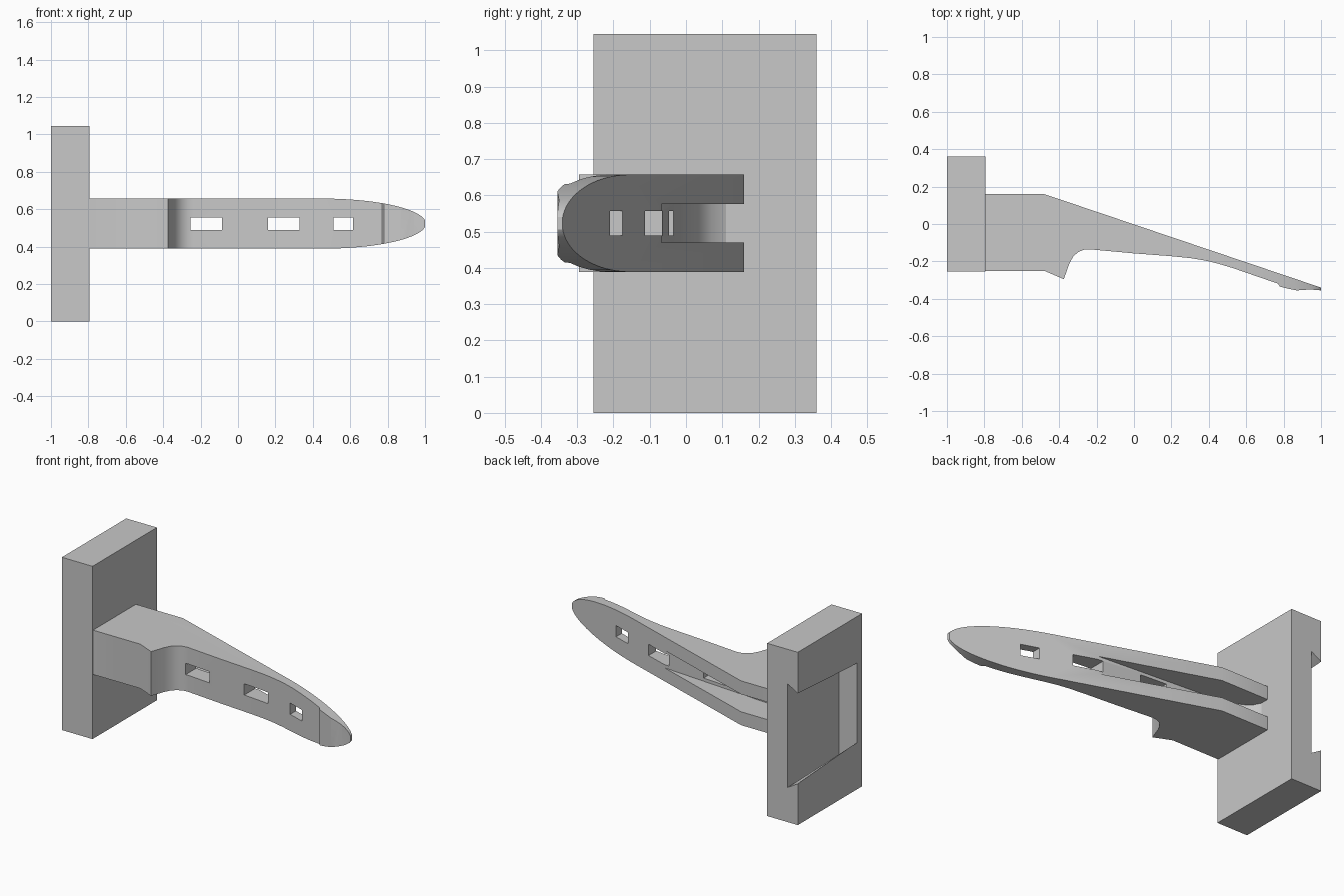
import bpy
import bmesh
import math

if "Cube" in bpy.data.objects:
    bpy.data.objects.remove(bpy.data.objects["Cube"], do_unlink=True)

MID = 0.523           # height of the arm's centre line
HALF = 0.134          # half height of the arm
JOINT = -0.795        # face of the block where the arm meets it

grey = bpy.data.materials.new("plain grey")
grey.use_nodes = True
grey.diffuse_color = (0.58, 0.58, 0.58, 1)
grey.node_tree.nodes["Principled BSDF"].inputs["Base Color"].default_value = grey.diffuse_color


def skin(name, start, end, triangulate=False):
    """Closed solid between two matching loops of points."""
    bm = bmesh.new()
    a = [bm.verts.new(p) for p in start]
    b = [bm.verts.new(p) for p in end]
    bm.faces.new(a)
    bm.faces.new(b)
    for i in range(len(a)):
        j = (i + 1) % len(a)
        bm.faces.new((a[i], a[j], b[j], b[i]))
    bmesh.ops.recalc_face_normals(bm, faces=bm.faces)
    if triangulate:
        bmesh.ops.triangulate(bm, faces=bm.faces)
    mesh = bpy.data.meshes.new(name)
    bm.to_mesh(mesh)
    bm.free()
    mesh.materials.append(grey)
    obj = bpy.data.objects.new(name, mesh)
    bpy.context.collection.objects.link(obj)
    return obj


def plan_prism(name, points, z0, z1):
    return skin(name, [(x, y, z0) for x, y in points], [(x, y, z1) for x, y in points])


def front_prism(name, points, y0, y1):
    return skin(name, [(x, y0, z) for x, z in points], [(x, y1, z) for x, z in points])


def box(name, x0, x1, y0, y1, z0, z1):
    return plan_prism(name, [(x0, y0), (x1, y0), (x1, y1), (x0, y1)], z0, z1)


def carve(target, cutter, operation="DIFFERENCE"):
    cutter.hide_render = True
    mod = target.modifiers.new("carve", "BOOLEAN")
    mod.operation = operation
    mod.solver = "EXACT"
    mod.object = cutter
    bpy.context.view_layer.objects.active = target
    bpy.ops.object.modifier_apply(modifier=mod.name)
    bpy.data.objects.remove(cutter, do_unlink=True)


# Mounting block with a tapered dovetail socket open at the back
block = box("mounting_block", -1, JOINT, -0.255, 0.36, 0, 1.045)


def dovetail(y, depth, lip, inner):
    return [(-1.01, y, MID - lip), (-1 + depth, y, MID - inner),
            (-1 + depth, y, MID + inner), (-1.01, y, MID + lip)]


socket = skin("socket_cutter", dovetail(0.365, 0.067, 0.268, 0.313),
              dovetail(-0.207, 0.12, 0.232, 0.348), True)
carve(block, socket)

# Arm: plan profile from the joint, along the sloped back, round the tip and back
profile = [(JOINT - 0.01, 0.16), (-0.48, 0.16), (1, -0.34), (1, -0.355), (0.94, -0.35),
           (0.87, -0.355), (0.82, -0.345), (0.78, -0.335), (0.77, -0.319),
           (0.53, -0.236), (0.45, -0.212), (0.38, -0.195), (0.3, -0.182), (0.2, -0.172),
           (0, -0.157), (-0.24, -0.135), (-0.27, -0.138), (-0.3, -0.151),
           (-0.325, -0.174), (-0.345, -0.21), (-0.375, -0.295), (-0.48, -0.25),
           (JOINT - 0.01, -0.25)]
arm = plan_prism("arm", profile, MID - HALF, MID + HALF)

# Rounded tip outline
steps = 20
upper = []
for i in range(steps + 1):
    t = i / steps * math.radians(83)
    upper.append((0.45 + 0.555 * math.sin(t), HALF * math.cos(t)))
upper = [(-0.9, HALF + 0.05), (0.42, HALF + 0.05), (0.42, HALF + 0.001)] + upper[1:]
outline = [(x, MID + h) for x, h in upper] + [(x, MID - h) for x, h in reversed(upper)]
carve(arm, front_prism("tip_cutter", outline, -0.6, 0.6), "INTERSECT")

# Groove in the back with a floor curving up to the block
floor = [(0.35, -0.079), (0.23, -0.07), (-0.255, -0.035), (-0.52, -0.016), (-0.62, -0.004),
         (-0.69, 0.015), (-0.74, 0.04), (-0.775, 0.07), (JOINT, 0.11), (-0.83, 0.11),
         (-0.83, 0.3), (0.35, 0.3)]
carve(arm, plan_prism("groove_cutter", floor, MID - 0.053, MID + 0.053))

# Three slots through the arm
for x0, x1 in ((-0.255, -0.085), (0.16, 0.33), (0.51, 0.615)):
    carve(arm, box("slot_cutter", x0, x1, -0.6, 0.6, MID - 0.034, MID + 0.034))

# Smooth the curved surfaces, keep the edges sharp
bpy.ops.object.select_all(action="DESELECT")
for obj in (block, arm):
    obj.select_set(True)
bpy.context.view_layer.objects.active = arm
bpy.ops.object.shade_smooth_by_angle(angle=math.radians(25))
